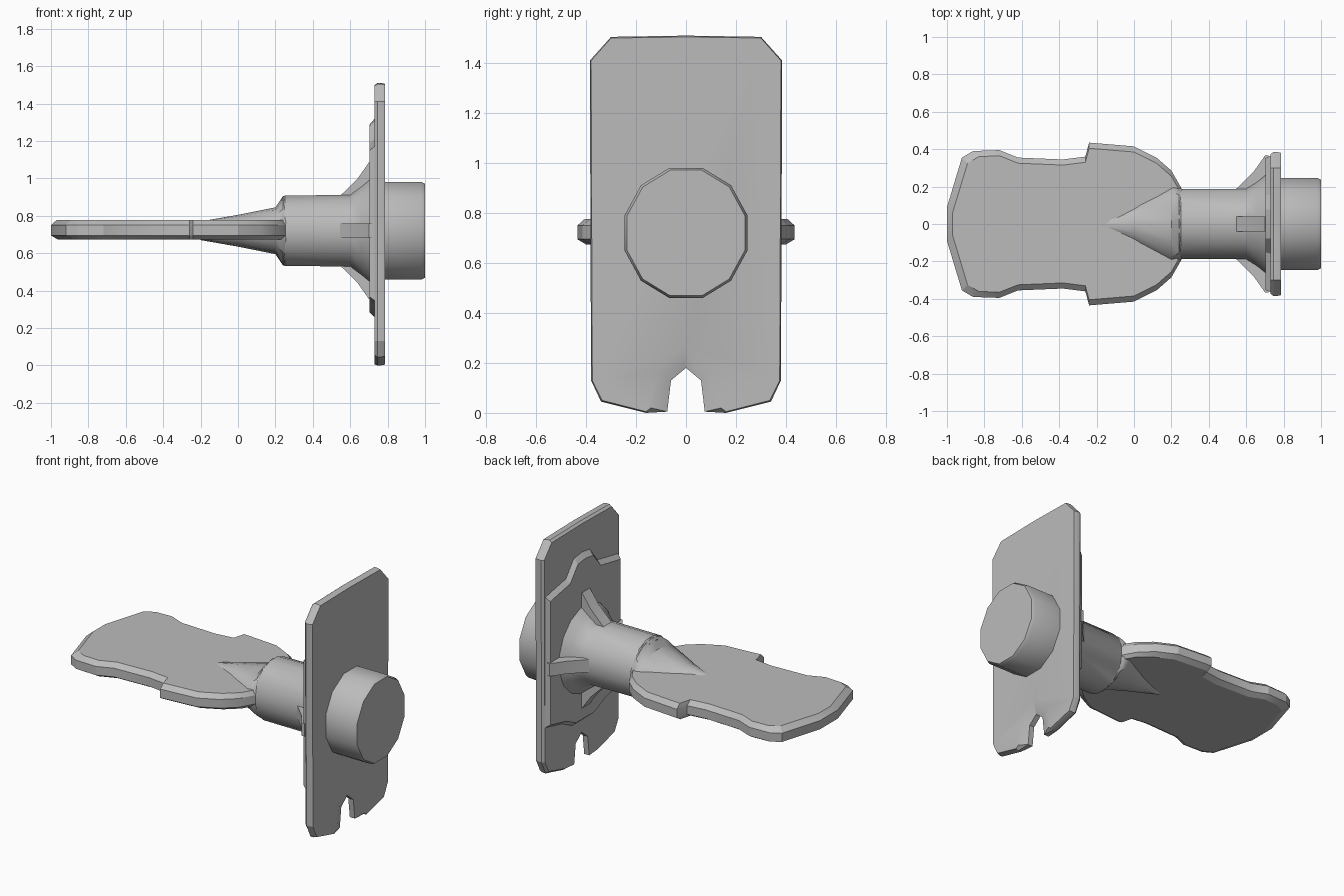
import bpy, bmesh, math

cube = bpy.data.objects.get("Cube")
if cube:
    bpy.data.objects.remove(cube, do_unlink=True)

AXIS_Z = 0.72

grey = bpy.data.materials.new("plain grey")
grey.use_nodes = True
COLOUR = (0.5, 0.5, 0.5, 1)
grey.diffuse_color = COLOUR
grey.node_tree.nodes["Principled BSDF"].inputs["Base Color"].default_value = COLOUR


def loft(name, rings, smooth=30):
    """Skin a closed solid over rings with equal point counts."""
    bm = bmesh.new()
    loops = [[bm.verts.new(p) for p in ring] for ring in rings]
    for a, b in zip(loops, loops[1:]):
        for i in range(len(a)):
            j = (i + 1) % len(a)
            bm.faces.new((a[i], a[j], b[j], b[i]))
    bm.faces.new(loops[0][::-1])
    bm.faces.new(loops[-1])
    bmesh.ops.recalc_face_normals(bm, faces=bm.faces)
    mesh = bpy.data.meshes.new(name)
    bm.to_mesh(mesh)
    bm.free()
    obj = bpy.data.objects.new(name, mesh)
    bpy.context.collection.objects.link(obj)
    mesh.materials.append(grey)
    bpy.ops.object.select_all(action='DESELECT')
    obj.select_set(True)
    bpy.context.view_layer.objects.active = obj
    bpy.ops.object.shade_smooth_by_angle(angle=math.radians(smooth))
    return obj


def ellipses(stations, sides):
    """Rings along x from (x, y radius, z radius)."""
    turns = [2 * math.pi * (i + 0.5) / sides for i in range(sides)]
    return [[(x, ry * math.cos(t), AXIS_Z + rz * math.sin(t)) for t in turns]
            for x, ry, rz in stations]


def mirrored(half):
    """Close a right-hand (y, z) outline across the centre line."""
    return half + [(-y, z) for y, z in reversed(half) if y > 0]


# Upright plate with chopped corners and a bevelled notch below
def plate_ring(x, inset, notch):
    half = [(0, 1.51 - inset), (0.3, 1.505 - inset), (0.385 - inset, 1.41),
            (0.38 - inset, 0.13), (0.34 - inset, 0.045 + inset),
            (0.16, inset)] + notch
    return [(x, y, z) for y, z in mirrored(half)]


narrow = [(0.075, 0.005), (0.06, 0.13), (0, 0.18)]
wide = [(0.14, 0.02), (0.11, 0.165), (0, 0.27)]
loft("upright_plate", [
    plate_ring(0.73, 0.012, narrow),
    plate_ring(0.745, 0, narrow),
    plate_ring(0.765, 0, narrow),
    plate_ring(0.787, 0.005, wide),
], 20)

# Raised pad behind the plate
pad = mirrored([(0, 1.33), (0.08, 1.32), (0.16, 1.22), (0.37, 1.18),
                (0.37, 0.34), (0.2, 0.3), (0.1, 0.25)])
loft("raised_pad", [
    [(0.74, y, z) for y, z in pad],
    [(0.703, y * 0.95, AXIS_Z + (z - AXIS_Z) * 0.93) for y, z in pad],
], 20)

# Round boss on the outer face
loft("round_boss", ellipses([(0.76, 0.255, 0.27), (0.98, 0.255, 0.27),
                             (1.0, 0.245, 0.26)], 12), 35)

# Shaft, flaring into the pad
loft("shaft", ellipses([(0.23, 0.18, 0.17), (0.25, 0.192, 0.192),
                        (0.6, 0.192, 0.195), (0.66, 0.23, 0.24),
                        (0.72, 0.28, 0.29)], 16), 35)

# Tapered socket rising out of the blade
loft("tapered_socket", ellipses([(-0.2, 0.02, 0.05), (0.0, 0.11, 0.085),
                                 (0.2, 0.22, 0.125), (0.24, 0.2, 0.185),
                                 (0.28, 0.18, 0.185)], 14), 35)

# Four gusset ribs between shaft and pad
rib = [(0.5, 0.15), (0.56, 0.2), (0.64, 0.28), (0.7, 0.365), (0.72, 0.365), (0.72, 0.15)]
for k, side in enumerate(("left", "upper", "right", "lower")):
    c, s = round(math.cos(k * math.pi / 2)), round(math.sin(k * math.pi / 2))
    loft(side + "_rib", [[(x, r * c - w * s, AXIS_Z + r * s + w * c) for x, r in rib]
                         for w in (-0.04, 0.04)], 10)

# Flat blade with a stepped outline
outline = [(-1, 0.09), (-0.92, 0.355), (-0.86, 0.39), (-0.72, 0.395),
           (-0.62, 0.355), (-0.38, 0.345), (-0.26, 0.36), (-0.24, 0.435),
           (0, 0.415), (0.12, 0.355), (0.2, 0.285), (0.26, 0.18)]
outline += [(x, -y) for x, y in reversed(outline)]


def blade_ring(z, trim):
    return [(x + (trim if x < -0.8 else 0), y - math.copysign(trim, y), z)
            for x, y in outline]


loft("blade", [blade_ring(0.674, 0.035), blade_ring(0.695, 0),
               blade_ring(0.75, 0), blade_ring(0.777, 0.03)], 20)
